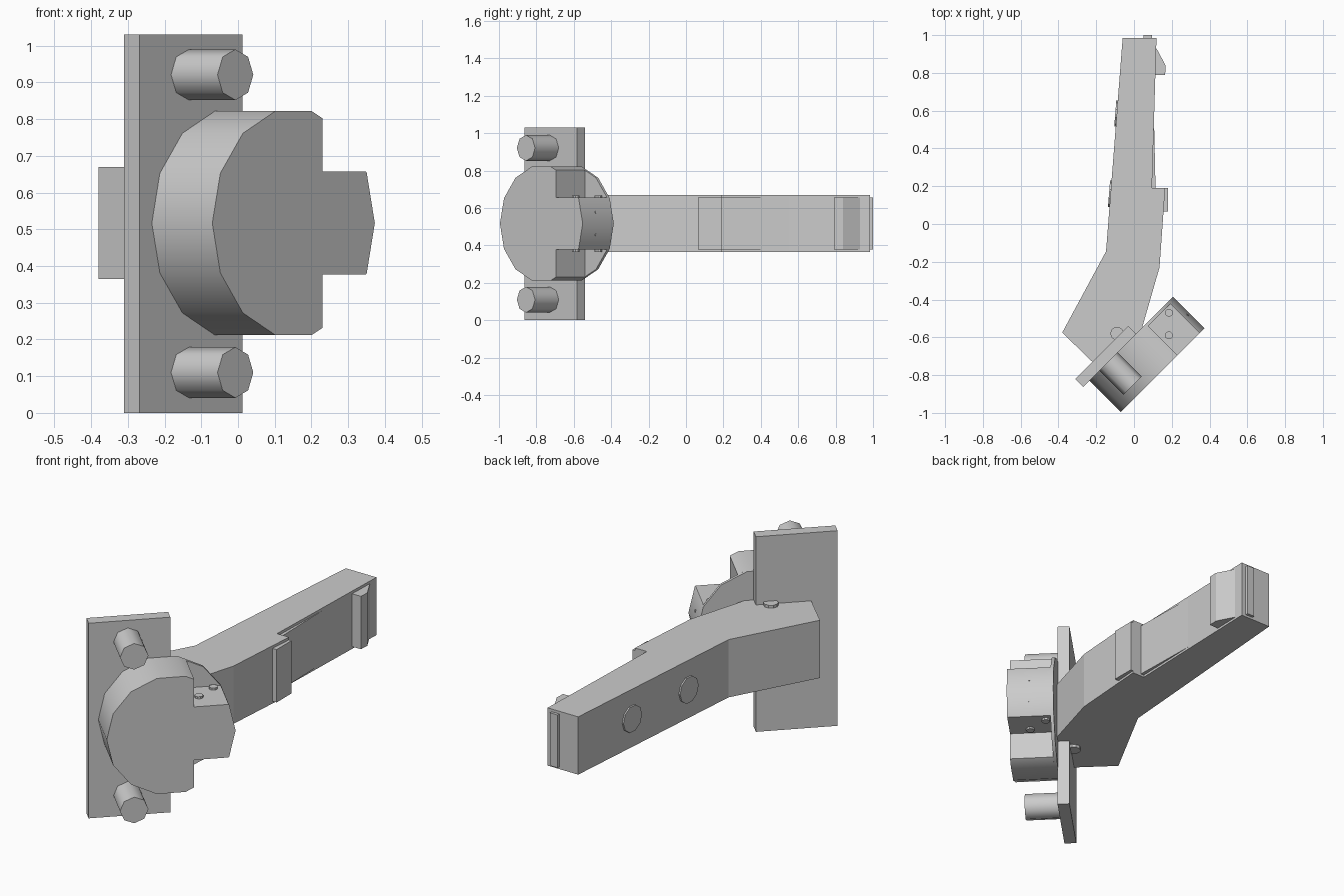
import bpy, bmesh
from math import sin, cos, pi, radians, sqrt
from mathutils import Matrix, Vector

if "Cube" in bpy.data.objects:
    bpy.data.objects.remove(bpy.data.objects["Cube"])

ZC = 0.517  # mid height of the whole model


def frame(u, v, n, origin=(0, 0, 0)):
    m = Matrix((u, v, n)).transposed().to_4x4()
    m.translation = Vector(origin)
    return m


def prism(name, pts, d0, d1, m=Matrix(), smooth=0):
    """Extrude a 2D profile from depth d0 to d1 inside frame m."""
    bm = bmesh.new()
    a = [bm.verts.new(m @ Vector((x, y, d0))) for x, y in pts]
    b = [bm.verts.new(m @ Vector((x, y, d1))) for x, y in pts]
    bm.faces.new(a[::-1])
    bm.faces.new(b)
    for i in range(len(pts)):
        j = (i + 1) % len(pts)
        bm.faces.new((a[i], a[j], b[j], b[i]))
    bmesh.ops.recalc_face_normals(bm, faces=bm.faces)
    me = bpy.data.meshes.new(name)
    bm.to_mesh(me)
    bm.free()
    ob = bpy.data.objects.new(name, me)
    bpy.context.collection.objects.link(ob)
    if smooth:
        bpy.ops.object.select_all(action='DESELECT')
        ob.select_set(True)
        bpy.context.view_layer.objects.active = ob
        bpy.ops.object.shade_smooth_by_angle(angle=radians(smooth))
    return ob


def ngon(cx, cy, r, n):
    return [(cx + r * cos(2 * pi * i / n), cy + r * sin(2 * pi * i / n)) for i in range(n)]


def rect(x0, x1, y0, y1):
    return [(x0, y0), (x1, y0), (x1, y1), (x0, y1)]


k = sqrt(0.5)
# mounting frame turned 45 degrees: along the plate, up, outward
mount = frame((k, k, 0), (0, 0, 1), (k, -k, 0))

# mounting plate and bolts
prism("mount_plate", rect(-0.80, -0.403, 0, 1.03), 0.361, 0.421, mount)
for i, z in enumerate((0.11, 0.921)):
    prism(f"mount_bolt_{i}", ngon(-0.61, z, 0.069, 8), 0.415, 0.60, mount, 50)

# drum: thin full disc behind a notched body
TC, R = -0.44, 0.313
prism("drum_back_disc", ngon(TC, ZC, R, 14), 0.419, 0.436, mount, 40)
upper = [(R, 0), (R * cos(pi / 7), 0.136), (0.279, 0.14), (0.112, 0.14), (0.112, 0.285)]
upper += [(R * cos(i * pi / 7), R * sin(i * pi / 7)) for i in range(3, 8)]
outline = upper + [(x, -z) for x, z in upper[-2:0:-1]]
prism("drum_body", [(TC + x, ZC + z) for x, z in outline], 0.436, 0.654, mount, 30)

# small screws on the drum ledges and tip
for side in (1, -1):
    for i, (x, y) in enumerate(((0.185, -0.47), (0.185, -0.59))):
        prism(f"ledge_screw_{side}_{i}", ngon(x, y, 0.021, 10),
              ZC + side * 0.13, ZC + side * 0.151)
    a = side * pi / 14
    tip = frame((k * cos(a), k * cos(a), sin(a)), (-k * sin(a), -k * sin(a), cos(a)), (k, -k, 0))
    tip = Matrix((tip.col[1], tip.col[2], tip.col[0], tip.col[3])).transposed()
    tip.translation = mount @ Vector((TC + 0.299, ZC + side * 0.06, 0.54))
    prism(f"tip_pin_{side}", ngon(0, 0, 0.008, 8), -0.005, 0.003, tip)

# cranked arm
arm = [(-0.06, 0.985), (-0.148, -0.145), (-0.38, -0.575), (-0.215, -0.735),
       (0.04, -0.56), (0.135, -0.23), (0.165, 0.19), (0.095, 0.19), (0.119, 0.985)]
prism("arm", arm, 0.365, 0.67)

# pads and catch on the inner side and end of the arm
prism("arm_pad", rect(0.10, 0.18, 0.065, 0.19), 0.377, 0.656)
prism("arm_panel", [(0.08, 0.19), (0.114, 0.19), (0.106, 0.55), (0.08, 0.55)], 0.377, 0.656)
prism("arm_catch", [(0.10, 0.79), (0.165, 0.79), (0.167, 0.84), (0.119, 0.93), (0.10, 0.93)],
      0.377, 0.656)
prism("end_strip", rect(0.05, 0.094, 0.97, 1.0), 0.377, 0.656)

# round caps on the outer side of the arm
e = Vector((0.088, 1.13, 0)).normalized()
for i, y in enumerate((0.16, 0.585)):
    x = -0.148 + (y + 0.145) * 0.088 / 1.13
    side = frame(e, (0, 0, 1), e.cross(Vector((0, 0, -1))), (x, y, ZC))
    prism(f"side_cap_{i}", ngon(0, 0, 0.07, 10), -0.008, 0.008, side)

# pivot screws above and below the arm
for s in (1, -1):
    prism(f"pivot_screw_{s}", ngon(-0.09, -0.58, 0.036, 10), ZC + s * 0.14, ZC + s * 0.168)
